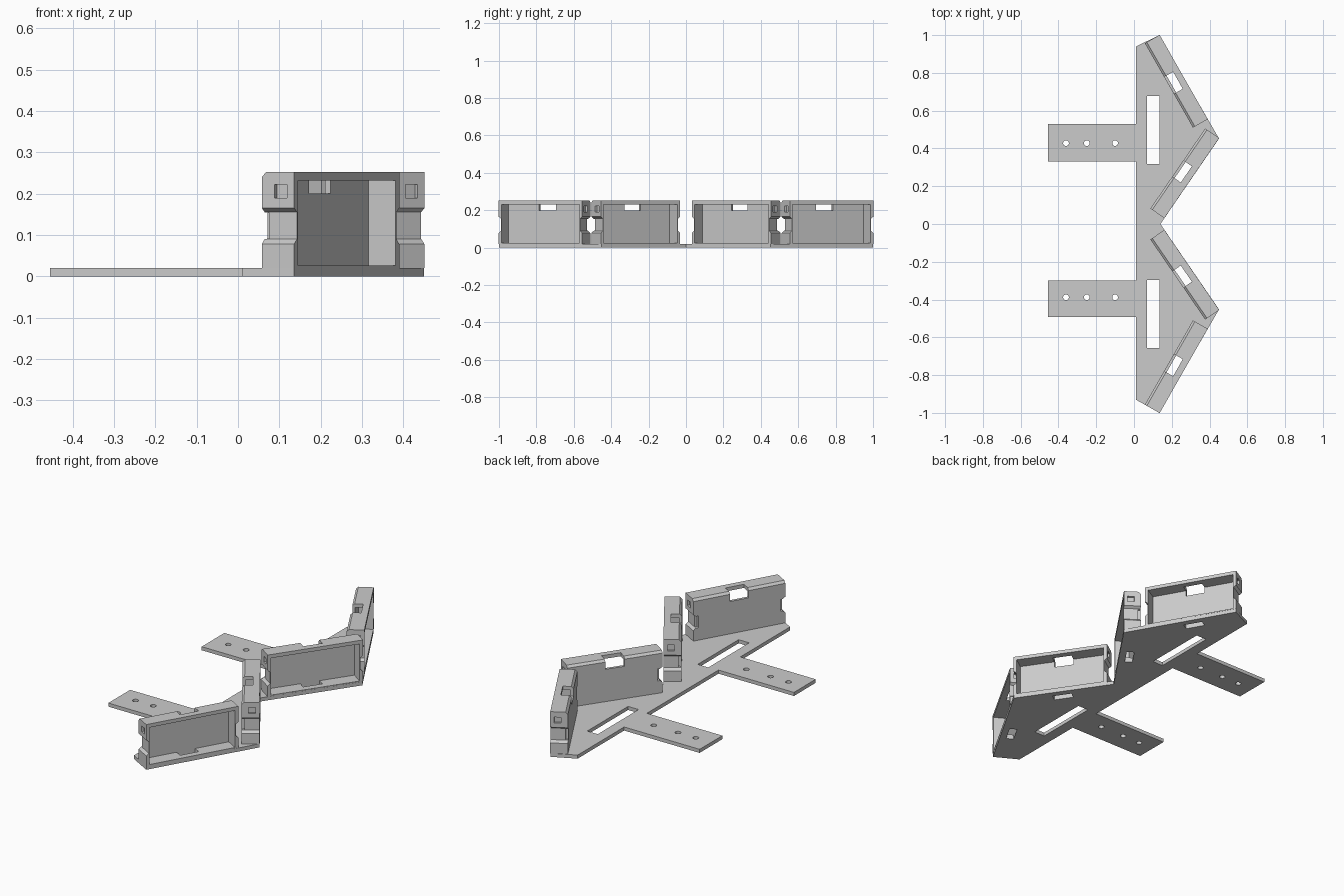
import bpy
import bmesh
from math import radians
from mathutils import Matrix, Vector

cube = bpy.data.objects.get("Cube")
if cube:
    bpy.data.objects.remove(cube, do_unlink=True)

grey = bpy.data.materials.new("plain grey")
grey.use_nodes = True
grey.diffuse_color = (0.6, 0.6, 0.6, 1)
grey.node_tree.nodes["Principled BSDF"].inputs["Base Color"].default_value = (0.6, 0.6, 0.6, 1)


def prism(name, points, direction):
    """Extrude a flat polygon of 3D points along a direction."""
    bm = bmesh.new()
    face = bm.faces.new([bm.verts.new(p) for p in points])
    grown = bmesh.ops.extrude_face_region(bm, geom=[face])
    verts = [v for v in grown["geom"] if isinstance(v, bmesh.types.BMVert)]
    bmesh.ops.translate(bm, verts=verts, vec=Vector(direction))
    bmesh.ops.recalc_face_normals(bm, faces=bm.faces)
    mesh = bpy.data.meshes.new(name)
    bm.to_mesh(mesh)
    bm.free()
    mesh.materials.append(grey)
    obj = bpy.data.objects.new(name, mesh)
    bpy.context.collection.objects.link(obj)
    return obj


def block(name, x0, x1, y0, y1, z0, z1):
    return prism(name, [(x0, y0, z0), (x1, y0, z0), (x1, y1, z0), (x0, y1, z0)], (0, 0, z1 - z0))


def cut(target, cutter):
    """Subtract the cutter, then discard it."""
    mod = target.modifiers.new("cut", "BOOLEAN")
    mod.operation, mod.solver, mod.object = "DIFFERENCE", "EXACT", cutter
    bpy.context.view_layer.update()
    bpy.context.view_layer.objects.active = target
    bpy.ops.object.modifier_apply(modifier=mod.name)
    bpy.data.objects.remove(cutter, do_unlink=True)


HALF, DEPTH, TOP, PLATE = 0.257, 0.09, 0.252, 0.02
SLOT = (-0.052, 0.052, 0.035, 0.075)

# Base plate with two tabs
outline = [(0.01, -0.93), (0.135, -1), (0.45, -0.452), (0.14, 0), (0.45, 0.452), (0.135, 1),
           (0.01, 0.94), (0.01, 0.53), (-0.455, 0.53), (-0.455, 0.33), (0.01, 0.33),
           (0.01, -0.3), (-0.455, -0.3), (-0.455, -0.492), (0.01, -0.492)]
plate = prism("base_plate", [(x, y, 0) for x, y in outline], (0, 0, PLATE))

# Long slots and screw holes
for slot_y, hole_y in ((0.497, 0.428), (-0.476, -0.388)):
    cut(plate, block("slot_cutter", 0.07, 0.135, slot_y - 0.18, slot_y + 0.18, -0.1, 0.1))
    for hole_x in (-0.36, -0.25, -0.1):
        bpy.ops.mesh.primitive_cylinder_add(vertices=32, radius=0.015, depth=0.2,
                                            location=(hole_x, hole_y, 0))
        cut(plate, bpy.context.object)

# Holder: body with a bevelled upper back edge, open at the front
profile = [(0, PLATE), (0, TOP), (DEPTH - 0.012, TOP), (DEPTH, TOP - 0.012), (DEPTH, PLATE)]
holder = prism("holder", [(-HALF, y, z) for y, z in profile], (2 * HALF, 0, 0))
cut(holder, block("pocket", 0.018 - HALF, HALF - 0.018, -0.1, 0.075, 0.026, 0.232))

# Cable slot through roof and floor, and notch in the back wall
cut(holder, block("cable_slot", *SLOT, -0.1, 0.4))
cut(holder, block("back_notch", SLOT[0], SLOT[1], 0.06, 0.2, 0.2, 0.4))

# Waisted ends with a stepped back corner and a small latch recess
for side in (-1, 1):
    end = side * HALF
    waist = [(0.02, 0.06), (-0.014, 0.09), (-0.014, 0.155), (0.02, 0.18)]
    cut(holder, prism("waist", [(end + side * u, -0.1, z) for u, z in waist], (0, 0.3, 0)))
    corner = [(0.2, 0.07), (0.077, 0.092), (0.077, 0.153), (0.2, 0.17)]
    x0, x1 = sorted((end - side * 0.028, end + side * 0.1))
    cut(holder, prism("corner", [(x0, y, z) for y, z in corner], (x1 - x0, 0, 0)))
    x0, x1 = sorted((end - side * 0.012, end + side * 0.1))
    cut(holder, block("latch", x0, x1, 0.02, 0.055, 0.19, 0.222))

# Place four holders along the zigzag edge and cut the plate under each
places = [("front_outer_holder", 0.263, -0.778, 60.3), ("front_inner_holder", 0.306, -0.243, 124.4),
          ("rear_inner_holder", 0.306, 0.243, 55.6), ("rear_outer_holder", 0.263, 0.778, 119.7)]
for name, x, y, angle in places:
    matrix = Matrix.Translation((x, y, 0)) @ Matrix.Rotation(radians(angle), 4, "Z")
    part = bpy.data.objects.new(name, holder.data.copy())
    bpy.context.collection.objects.link(part)
    part.matrix_world = matrix
    cable_cutter = block("floor_cutter", *SLOT, -0.1, 0.1)
    cable_cutter.matrix_world = matrix
    cut(plate, cable_cutter)
bpy.data.objects.remove(holder, do_unlink=True)
